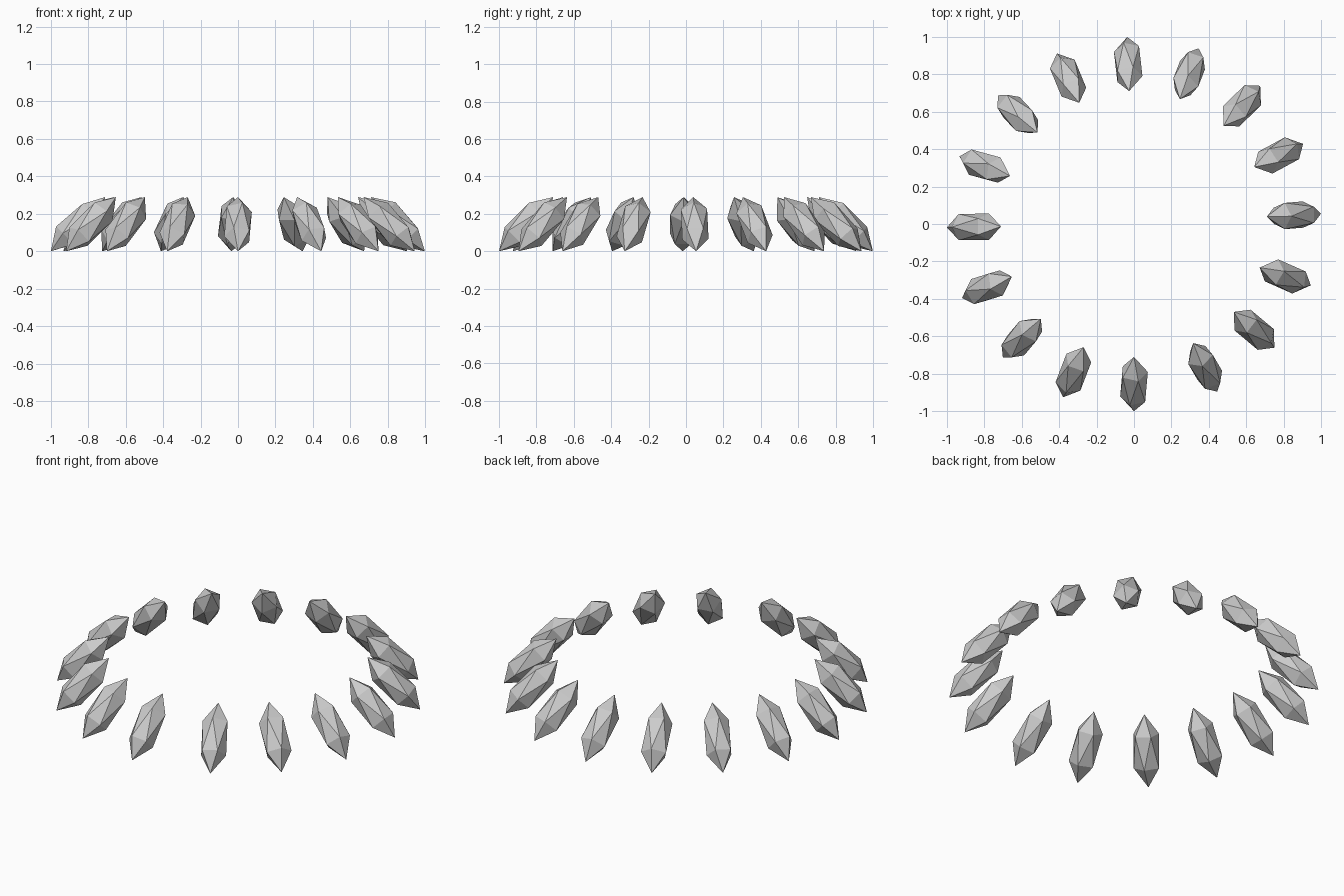
import bpy
import math
from mathutils import Matrix, Vector

if "Cube" in bpy.data.objects:
    bpy.data.objects.remove(bpy.data.objects["Cube"])

COUNT = 16
START = math.radians(-90)      # first crystal sits at the front
STEP = math.radians(-22.24)    # ring leaves a slightly wider gap at the end
RING_RADIUS = 0.855
HALF_LENGTH = 0.2045
HALF_WIDTH = 0.0825
TILT = math.radians(-45)       # tops lean inward


def add_crystal(index):
    # stretched icosahedron, tilted towards the ring centre
    angle = START + STEP * index
    bpy.ops.mesh.primitive_ico_sphere_add(subdivisions=1, radius=1)
    crystal = bpy.context.object
    crystal.name = f"crystal_{index + 1:02d}"
    tangent = Vector((-math.sin(angle), math.cos(angle), 0))
    position = Vector((RING_RADIUS * math.cos(angle),
                       RING_RADIUS * math.sin(angle),
                       HALF_LENGTH * math.cos(TILT)))
    crystal.matrix_world = (Matrix.Translation(position)
                            @ Matrix.Rotation(TILT, 4, tangent)
                            @ Matrix.Diagonal((HALF_WIDTH, HALF_WIDTH, HALF_LENGTH, 1)))


# ring of crystals
for i in range(COUNT):
    add_crystal(i)
